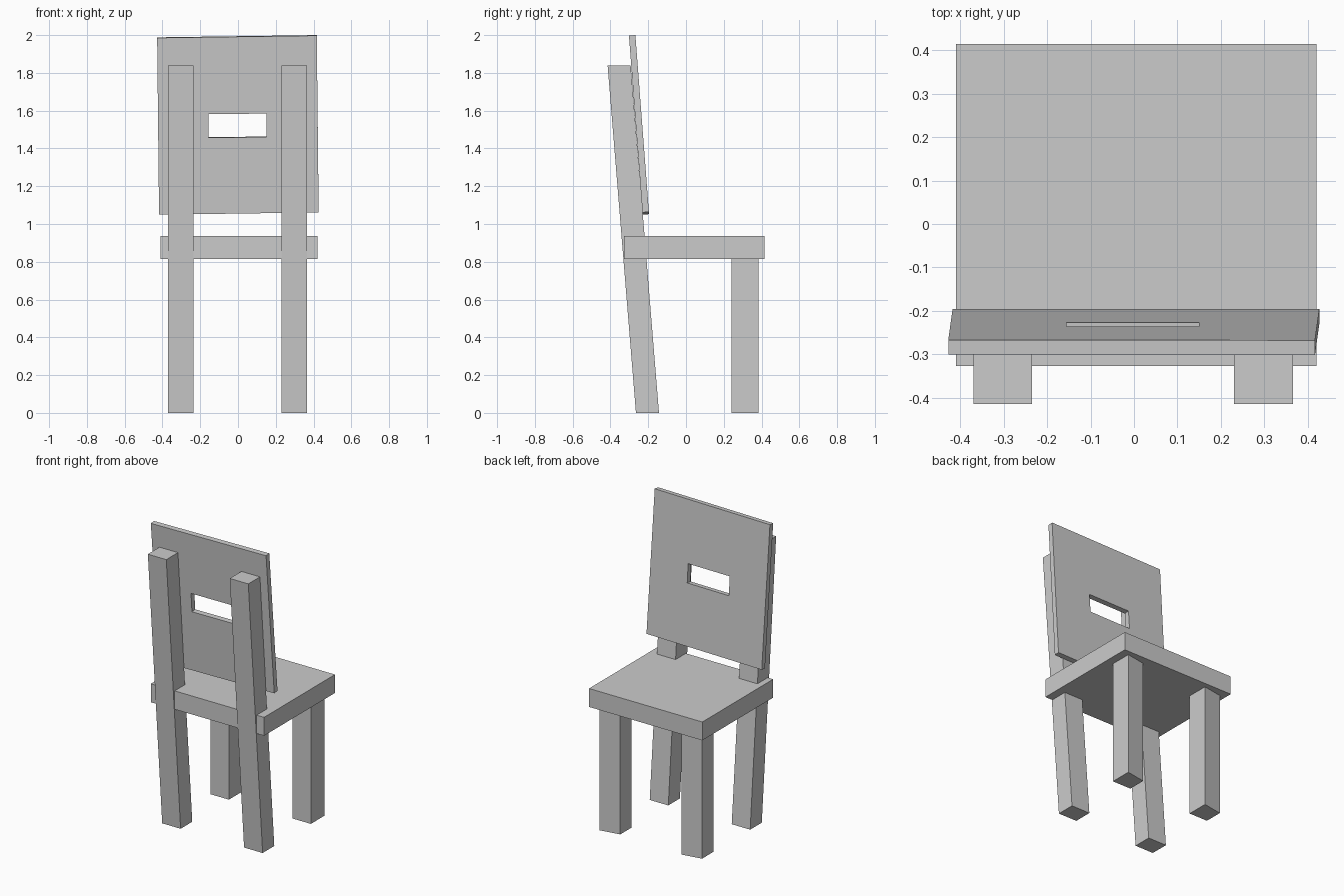
import bpy, bmesh

if "Cube" in bpy.data.objects:
    bpy.data.objects.remove(bpy.data.objects["Cube"])


def make_object(name, bm):
    bmesh.ops.recalc_face_normals(bm, faces=bm.faces)
    mesh = bpy.data.meshes.new(name)
    bm.to_mesh(mesh)
    bm.free()
    obj = bpy.data.objects.new(name, mesh)
    bpy.context.collection.objects.link(obj)
    return obj


def add_loft(name, lower, upper):
    """Closed solid between two matching loops of points."""
    bm = bmesh.new()
    a = [bm.verts.new(p) for p in lower]
    b = [bm.verts.new(p) for p in upper]
    n = len(a)
    bm.faces.new(a)
    bm.faces.new(b)
    for i in range(n):
        j = (i + 1) % n
        bm.faces.new((a[i], a[j], b[j], b[i]))
    return make_object(name, bm)


def rect(x0, x1, y0, y1, z):
    return [(x0, y0, z), (x1, y0, z), (x1, y1, z), (x0, y1, z)]


# Seat slab
SEAT_BOTTOM, SEAT_TOP = 0.815, 0.937
add_loft("seat", rect(-0.41, 0.42, -0.327, 0.415, SEAT_BOTTOM),
         rect(-0.41, 0.42, -0.327, 0.415, SEAT_TOP))

# Legs: straight pair under the seat, raked pair running up behind the backrest
for side, x0, x1 in (("left", -0.37, -0.235), ("right", 0.23, 0.366)):
    outline = [(x0, 0.24), (x1, 0.24), (x1, 0.383), (x0, 0.36)]
    add_loft(f"straight_leg_{side}",
             [(x, y, 0) for x, y in outline],
             [(x, y, SEAT_BOTTOM) for x, y in outline])
    add_loft(f"raked_leg_{side}",
             rect(x0, x1, -0.265, -0.143, 0),
             rect(x0, x1, -0.415, -0.293, 1.84))

# Backrest: leaning panel with a handle slot
outer = [(-0.418, 1.052), (0.427, 1.064), (0.417, 2.0), (-0.428, 1.988)]
slot = [(-0.155, 1.46), (0.15, 1.463), (0.15, 1.587), (-0.155, 1.585)]


def lean(x, z, offset):
    return (x, -0.268 + (2.0 - z) * 0.0765 - offset, z - offset * 0.08)


bm = bmesh.new()
rings = [[[bm.verts.new(lean(x, z, t)) for x, z in loop] for loop in (outer, slot)]
         for t in (0.0, 0.034)]
(front_out, front_in), (rear_out, rear_in) = rings
for i in range(4):
    j = (i + 1) % 4
    for a, b in ((front_out, front_in), (rear_out, rear_in),
                 (front_out, rear_out), (front_in, rear_in)):
        bm.faces.new((a[i], a[j], b[j], b[i]))
make_object("backrest", bm)
